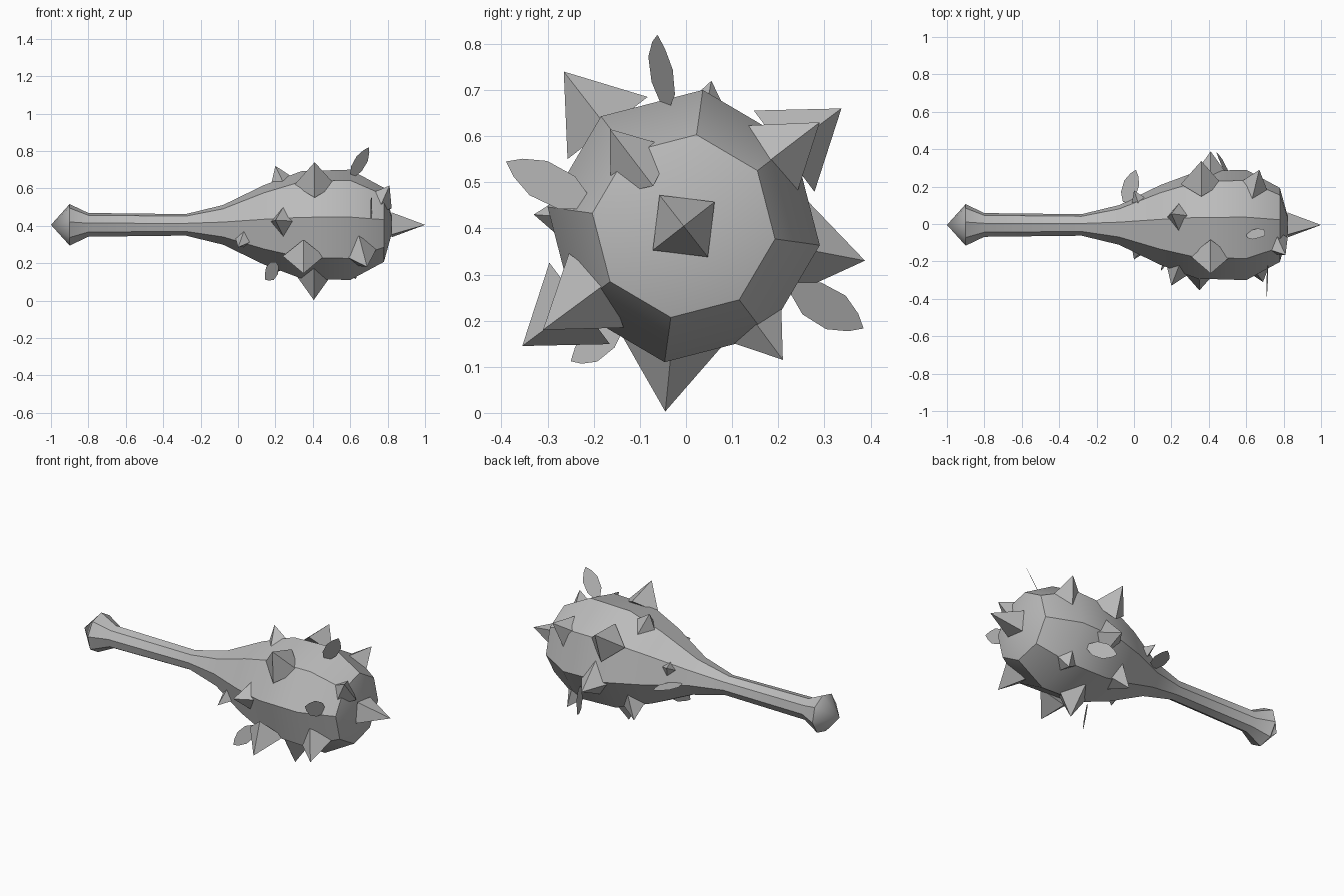
import bpy, bmesh, math
from mathutils import Vector, Matrix

cube = bpy.data.objects.get("Cube")
if cube:
    bpy.data.objects.remove(cube, do_unlink=True)

grey = bpy.data.materials.new("stone grey")
grey.use_nodes = True
grey.diffuse_color = (0.5, 0.5, 0.5, 1)
grey.node_tree.nodes["Principled BSDF"].inputs["Base Color"].default_value = (0.5, 0.5, 0.5, 1)

AXIS_Y, AXIS_Z = -0.005, 0.405


def finish(bm, name, smooth=False):
    mesh = bpy.data.meshes.new(name)
    bmesh.ops.recalc_face_normals(bm, faces=bm.faces)
    bm.to_mesh(mesh)
    bm.free()
    mesh.materials.append(grey)
    obj = bpy.data.objects.new(name, mesh)
    bpy.context.collection.objects.link(obj)
    if smooth:
        bpy.ops.object.select_all(action='DESELECT')
        obj.select_set(True)
        bpy.context.view_layer.objects.active = obj
        bpy.ops.object.shade_smooth_by_angle(angle=math.radians(38))
    return obj


# Club body: an eight-sided profile swept round the long axis
def club_body():
    profile = [(-0.9, 0.112), (-0.8, 0.064), (-0.28, 0.058), (-0.08, 0.107),
               (0.14, 0.215), (0.34, 0.29), (0.6, 0.298), (0.78, 0.2)]
    bm = bmesh.new()
    rings = []
    for x, r in profile:
        angles = [math.radians(45 * k - 8) for k in range(8)]
        rings.append([bm.verts.new((x, AXIS_Y + r * math.cos(a), AXIS_Z + r * math.sin(a)))
                      for a in angles])
    for a, b in zip(rings, rings[1:]):
        for k in range(8):
            bm.faces.new((a[k], a[k - 1], b[k - 1], b[k]))
    for ring, x in ((rings[0], -1.0), (rings[-1], 0.835)):
        tip = bm.verts.new((x, AXIS_Y, AXIS_Z))
        for k in range(8):
            bm.faces.new((ring[k], ring[k - 1], tip))
    finish(bm, "club_body", True)


# Four-sided spike with its point at tip, sunk into the body
def spike(name, tip, direction, radius, depth, turn=0.0):
    tip, d = Vector(tip), Vector(direction).normalized()
    side = d.cross(Vector((1, 0, 0)))
    if side.length < 0.1:
        side = Vector((0, 1, 0))
    side.normalize()
    rot = Matrix((side, d.cross(side), d)).transposed().to_4x4()
    bm = bmesh.new()
    bmesh.ops.create_cone(bm, cap_ends=True, segments=4, radius1=radius, radius2=0, depth=depth,
                          matrix=Matrix.Translation(tip - d * depth / 2) @ rot
                          @ Matrix.Rotation(turn, 4, 'Z'))
    bmesh.ops.remove_doubles(bm, verts=bm.verts, dist=0.0005)
    finish(bm, name)


# Flat leaf from base to tip, widening along the given direction
def leaf(name, base, tip, across):
    base, tip = Vector(base), Vector(tip)
    axis = (tip - base).normalized()
    w = Vector(across)
    w = (w - axis * w.dot(axis)).normalized()
    outline = [(0, 0.015), (0.25, 0.04), (0.6, 0.042), (0.85, 0.022)]
    bm = bmesh.new()
    pts = [base.lerp(tip, t) + w * h for t, h in outline] + [tip]
    pts += [base.lerp(tip, t) - w * h for t, h in reversed(outline)]
    bm.faces.new([bm.verts.new(p) for p in pts])
    finish(bm, name)


club_body()
spike("end_spike", (1, AXIS_Y, AXIS_Z), (1, 0, 0), 0.085, 0.18, math.radians(38))

# Spikes by row: tips, lean along the club, base radius, depth
rows = {
    "neck_spike": ([(0, -0.19, 0.285), (0, 0.18, 0.5)], -0.4, 0.07, 0.12),
    "shoulder_spike": ([(0.2, 0.055, 0.72), (0.2, -0.33, 0.43), (0.2, 0.2, 0.147)], -0.4, 0.09, 0.13),
    "middle_spike": ([(0.41, -0.265, 0.74), (0.35, -0.355, 0.145), (0.405, -0.045, 0.003),
                      (0.41, 0.388, 0.33), (0.36, 0.337, 0.66)], 0, 0.11, 0.155),
    "front_spike": ([(0.69, -0.31, 0.18), (0.63, 0.21, 0.115), (0.67, 0.29, 0.63)], 0.3, 0.1, 0.15),
    "rim_spike": ([(0.81, -0.165, 0.615)], 0.55, 0.085, 0.13),
}
for name, (tips, lean, radius, depth) in rows.items():
    for i, tip in enumerate(tips):
        radial = Vector((0, tip[1] - AXIS_Y, tip[2] - AXIS_Z)).normalized()
        spike(f"{name}_{i + 1}", tip, radial + Vector((lean, 0, 0)), radius, depth)

# Leaves sprouting from the head
slant = (0.64, 0.64, -0.43)
leaf("top_leaf", (0.61, -0.045, 0.665), (0.7, -0.062, 0.82), slant)
leaf("side_leaf", (0.715, -0.215, 0.455), (0.71, -0.39, 0.545), (0.1, 0.43, 0.9))
leaf("back_leaf", (0.52, 0.235, 0.27), (0.44, 0.385, 0.183), (0, 0.5, 0.85))
leaf("lower_leaf", (0.21, -0.14, 0.195), (0.145, -0.25, 0.112), slant)
leaf("neck_leaf", (-0.045, 0.115, 0.4), (0.01, 0.29, 0.41), (1, -0.3, 0))
